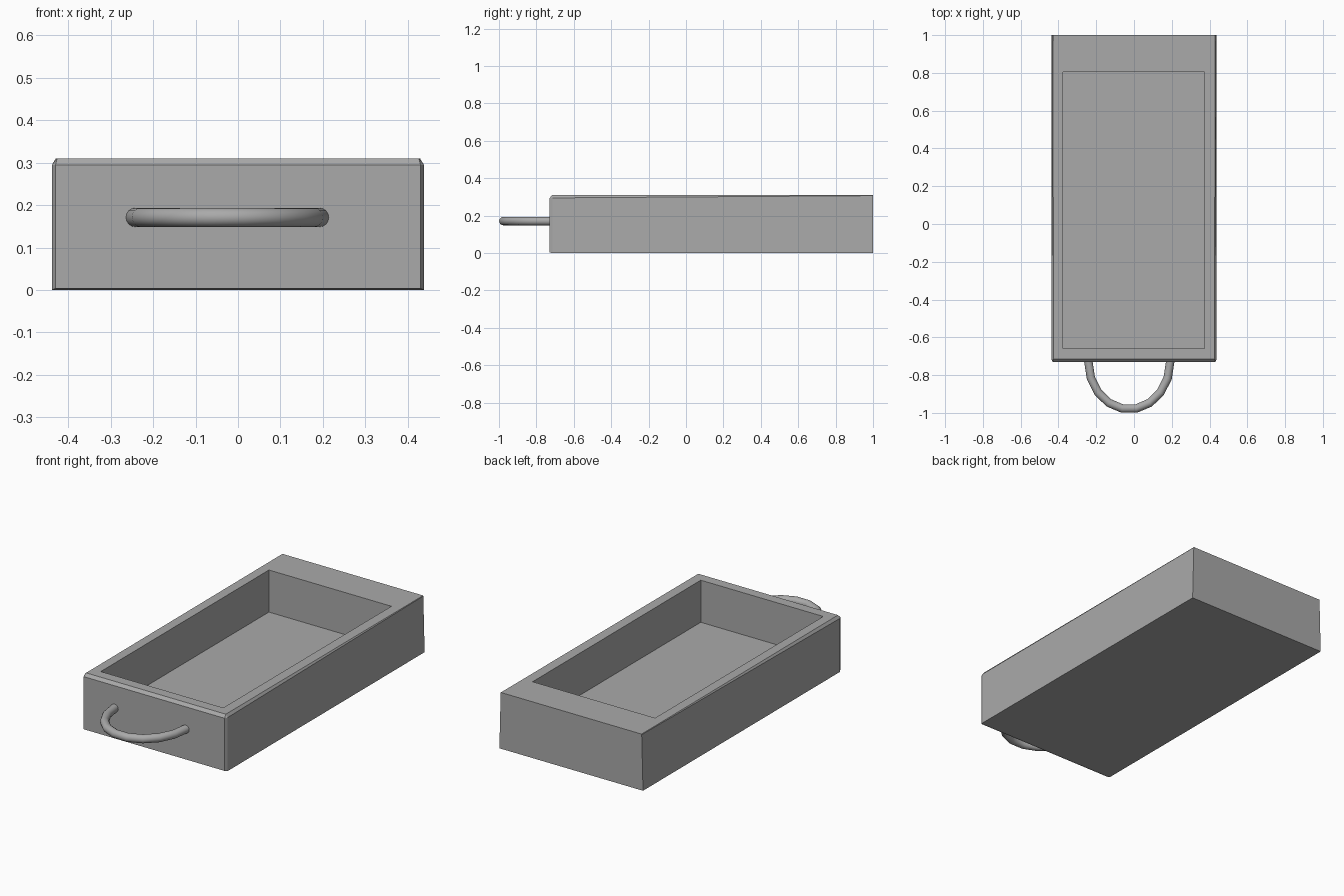
import bpy
import bmesh
import math

old = bpy.data.objects.get("Cube")
if old:
    bpy.data.objects.remove(old, do_unlink=True)

grey = bpy.data.materials.new("plain grey")
grey.use_nodes = True
grey.diffuse_color = (0.4, 0.4, 0.4, 1)
grey.node_tree.nodes["Principled BSDF"].inputs["Base Color"].default_value = (0.4, 0.4, 0.4, 1)


def finish(bm, name):
    bmesh.ops.recalc_face_normals(bm, faces=bm.faces[:])
    mesh = bpy.data.meshes.new(name)
    bm.to_mesh(mesh)
    bm.free()
    mesh.materials.append(grey)
    obj = bpy.data.objects.new(name, mesh)
    bpy.context.collection.objects.link(obj)
    return obj


# Drawer box: cross-sections from back to front, with a chamfer fading to the back
def section(bm, y, half):
    points = half + [(-x, z) for x, z in reversed(half)]
    return [bm.verts.new((x, y, z)) for x, z in points]


bm = bmesh.new()
back = section(bm, 1.0, [(0.438, 0), (0.43, 0.307), (0.429, 0.31)])
rim = section(bm, -0.715, [(0.438, 0), (0.438, 0.295), (0.426, 0.31)])
front = section(bm, -0.73, [(0.43, 0.004), (0.43, 0.294)])
for i in (0, 1, 3, 4, 5):
    j = (i + 1) % 6
    bm.faces.new((back[i], back[j], rim[j], rim[i]))
bm.faces.new(back)
bm.faces.new(front)

# Chamfered border around the front panel
match = [front[0], front[1], front[1], front[2], front[2], front[3]]
for i in range(6):
    j = (i + 1) % 6
    corners = [rim[i], rim[j], match[j], match[i]]
    bm.faces.new(list(dict.fromkeys(corners)))

# Open tray: rim ring, walls and floor
def tray_loop(z):
    return [bm.verts.new((x, y, z)) for x, y in
            ((0.372, 0.805), (-0.375, 0.805), (-0.375, -0.66), (0.372, -0.66))]


loops = [[back[2], back[3], rim[3], rim[2]], tray_loop(0.31), tray_loop(0.078)]
for upper, lower in zip(loops, loops[1:]):
    for i in range(4):
        j = (i + 1) % 4
        bm.faces.new((upper[i], upper[j], lower[j], lower[i]))
bm.faces.new(loops[-1])
finish(bm, "drawer_box")

# Bow handle: round tube swept along a half ellipse
STEPS, SIDES, TUBE = 9, 16, 0.0225
bm = bmesh.new()
rings = []
for s in range(STEPS + 1):
    a = math.pi * s / STEPS
    ring = []
    for k in range(SIDES):
        b = 2 * math.pi * k / SIDES
        r = TUBE * math.cos(b)
        ring.append(bm.verts.new((-0.025 - (0.2165 + r) * math.cos(a),
                                  -0.729 - (0.2515 + r) * math.sin(a),
                                  0.171 + TUBE * math.sin(b))))
    rings.append(ring)
for first, second in zip(rings, rings[1:]):
    for k in range(SIDES):
        m = (k + 1) % SIDES
        bm.faces.new((first[k], first[m], second[m], second[k]))
bm.faces.new(rings[0])
bm.faces.new(rings[-1])
handle = finish(bm, "bow_handle")
bpy.ops.object.select_all(action="DESELECT")
handle.select_set(True)
bpy.context.view_layer.objects.active = handle
bpy.ops.object.shade_smooth_by_angle(angle=math.radians(40))
